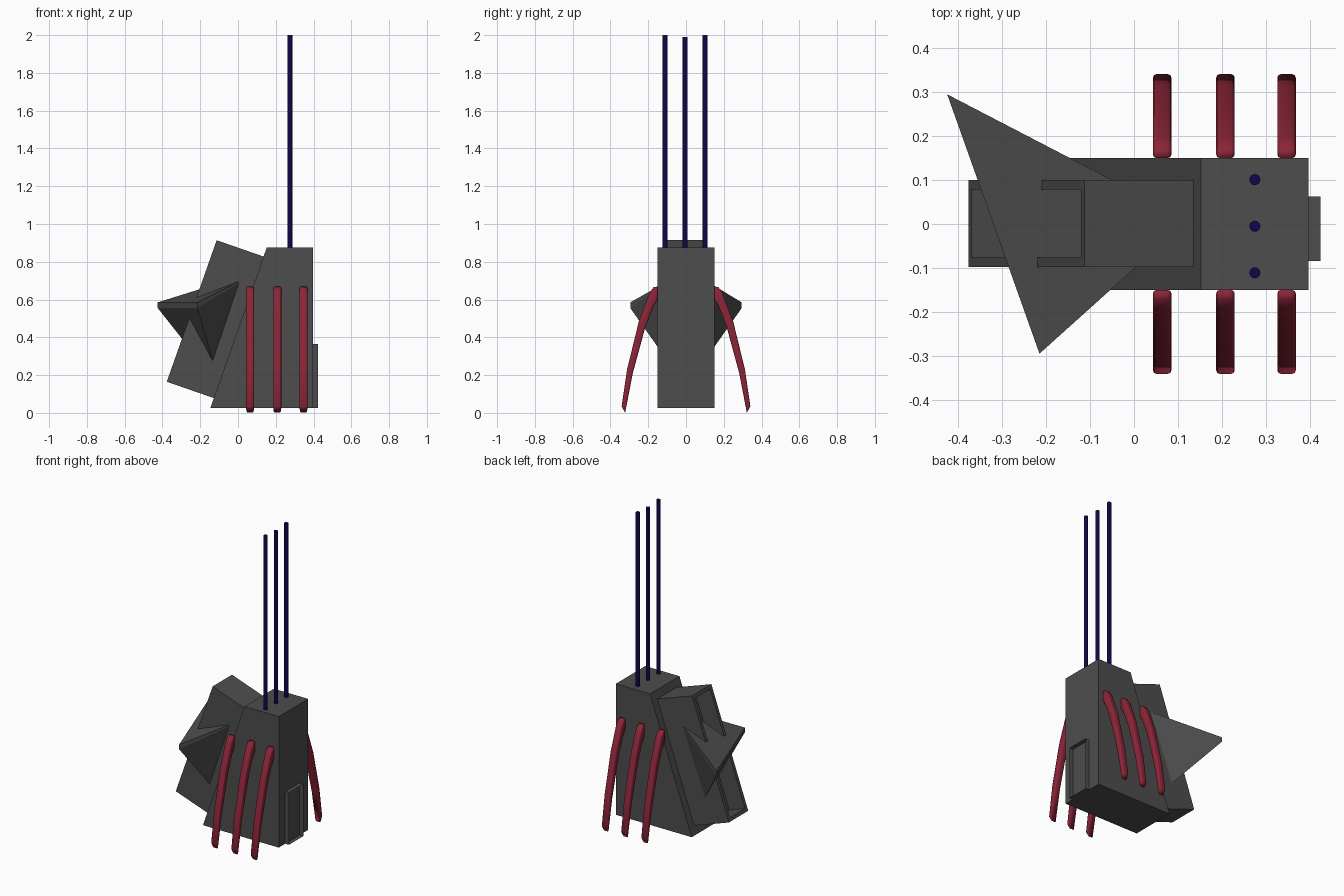
import bpy, bmesh

if "Cube" in bpy.data.objects:
    bpy.data.objects.remove(bpy.data.objects["Cube"])


def material(name, color):
    m = bpy.data.materials.new(name)
    m.diffuse_color = color
    m.use_nodes = True
    m.node_tree.nodes["Principled BSDF"].inputs["Base Color"].default_value = m.diffuse_color
    return m


red = material("tube_red", (0.26, 0.018, 0.038, 1))
navy = material("rod_navy", (0.004, 0.002, 0.07, 1))
dark = material("dark_grey", (0.075, 0.075, 0.075, 1))


def finish(name, bm, mat=dark, normals=True):
    if normals:
        bmesh.ops.recalc_face_normals(bm, faces=bm.faces)
    me = bpy.data.meshes.new(name)
    bm.to_mesh(me)
    bm.free()
    me.materials.append(mat)
    ob = bpy.data.objects.new(name, me)
    bpy.context.collection.objects.link(ob)
    return ob


def prism(points, offset):
    """Extrude a flat outline by an offset vector."""
    bm = bmesh.new()
    f = bm.faces.new([bm.verts.new(p) for p in points])
    ext = bmesh.ops.extrude_face_region(bm, geom=[f], use_keep_orig=True)
    verts = [v for v in ext["geom"] if isinstance(v, bmesh.types.BMVert)]
    bmesh.ops.translate(bm, vec=offset, verts=verts)
    bmesh.ops.recalc_face_normals(bm, faces=bm.faces)
    return bm


def side_prism(profile, y0, y1):
    return prism([(x, y0, z) for x, z in profile], (0, y1 - y0, 0))


# Main body with sloped back
finish("body", side_prism([(-0.146, 0.027), (0.397, 0.027), (0.397, 0.875), (0.152, 0.875)], -0.15, 0.15))

# Small hollow panel low on the +x side, open outward
bm = side_prism([(0.39, 0.027), (0.424, 0.027), (0.424, 0.365), (0.39, 0.365)], -0.084, 0.063)
front = max(bm.faces, key=lambda f: f.normal.x)
bmesh.ops.delete(bm, geom=[front], context="FACES_ONLY")
finish("side_panel", bm, normals=False)

# Tilted block lying on the slope, with a recessed outer face
bm = side_prism([(-0.377, 0.165), (-0.127, 0.078), (0.137, 0.827), (-0.113, 0.914)], -0.098, 0.1)
outer = min(bm.faces, key=lambda f: f.normal.x)
bmesh.ops.inset_region(bm, faces=[outer], thickness=0.022, use_even_offset=True)
n = outer.normal.copy()
pocket = bmesh.ops.extrude_discrete_faces(bm, faces=[outer])["faces"][0]
bmesh.ops.translate(bm, vec=n * -0.12, verts=pocket.verts)
finish("recessed_block", bm)

# Beak: blunt outer edge a-b tapering to a ridge along the slope (top p, bottom c)
bm = bmesh.new()
points = dict(at=(-0.425, 0.295, 0.585), ab=(-0.425, 0.295, 0.555),
              bt=(-0.215, -0.295, 0.585), bb=(-0.215, -0.295, 0.555),
              p=(0.124, 0.01, 0.757), c=(-0.094, 0.0, 0.137))
v = {k: bm.verts.new(co) for k, co in points.items()}
for face in ("at bt p", "at ab bb bt", "ab c bb", "bt bb p", "bb c p", "at p ab", "ab p c"):
    bm.faces.new([v[k] for k in face.split()])
finish("beak", bm)

# Three drooping tubes on each side: squarish section, softened and smooth
droop = [(0.15, 0.669), (0.172, 0.665), (0.194, 0.635), (0.25, 0.484), (0.312, 0.23), (0.341, 0.034),
         (0.322, 0.001), (0.282, 0.209), (0.217, 0.448), (0.172, 0.565), (0.15, 0.6)]
half = 0.021
for side, label in ((1, "back"), (-1, "front")):
    for i, x in enumerate((0.064, 0.208, 0.347)):
        bm = prism([(x - half, side * y, z) for y, z in droop], (2 * half, 0, 0))
        rims = [e for e in bm.edges if abs(e.verts[0].co.x - e.verts[1].co.x) < 1e-5]
        bmesh.ops.bevel(bm, geom=rims, offset=0.008, segments=2, profile=0.5, affect="EDGES")
        for f in bm.faces:
            f.smooth = True
        finish(f"{label}_tube_{i + 1}", bm, red)

# Three tall rods on top
for i, (y, top) in enumerate(((-0.111, 2.0), (-0.005, 1.99), (0.101, 2.0))):
    bpy.ops.mesh.primitive_cylinder_add(vertices=16, radius=0.0125, depth=top - 0.87,
                                        location=(0.275, y, (top + 0.87) / 2))
    rod = bpy.context.object
    rod.name = f"rod_{i + 1}"
    rod.data.materials.append(navy)
    bpy.ops.object.shade_smooth_by_angle(angle=0.7)
